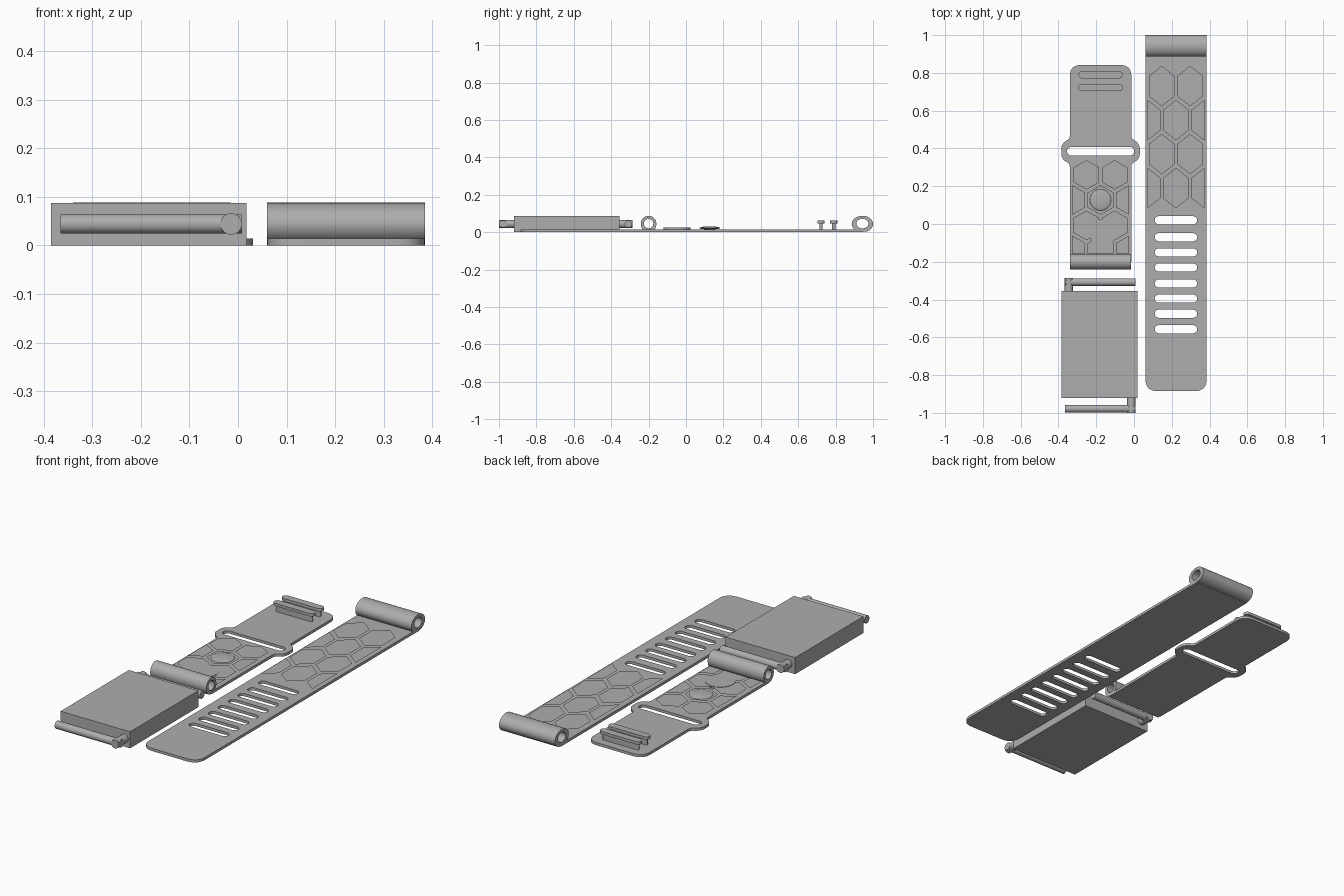
import bpy, bmesh, math
from mathutils import Vector

cube = bpy.data.objects.get("Cube")
if cube:
    bpy.data.objects.remove(cube, do_unlink=True)

GREY = (0.42, 0.42, 0.42, 1)
mat = bpy.data.materials.new("grey plastic")
mat.use_nodes = True
mat.diffuse_color = GREY
mat.node_tree.nodes["Principled BSDF"].inputs["Base Color"].default_value = GREY

T = 0.014       # strap thickness
TILE = 0.009    # tile height above the strap


def add(name, mesh, smooth=True):
    obj = bpy.data.objects.new(name, mesh)
    bpy.context.collection.objects.link(obj)
    mesh.materials.clear()
    mesh.materials.append(mat)
    bpy.ops.object.select_all(action='DESELECT')
    obj.select_set(True)
    bpy.context.view_layer.objects.active = obj
    if smooth:
        bpy.ops.object.shade_smooth_by_angle(angle=math.radians(35))
    return obj


def rounded(points, radii, steps=8):
    """Polygon with each corner replaced by a smooth curve."""
    out = []
    n = len(points)
    for i, (p, r) in enumerate(zip(points, radii)):
        p = Vector(p)
        if r == 0:
            out.append(p)
            continue
        a = p + (Vector(points[i - 1]) - p).normalized() * r
        b = p + (Vector(points[(i + 1) % n]) - p).normalized() * r
        for k in range(steps + 1):
            t = k / steps
            out.append(a * (1 - t) ** 2 + p * 1.0 * 2 * t * (1 - t) + b * t * t)
    return out


def stadium(cx, cy, length, width, steps=10):
    r, half = width / 2, length / 2 - width / 2
    out = []
    for side, start in ((1, -90), (-1, 90)):
        for k in range(steps + 1):
            a = math.radians(start + 180 * k / steps)
            out.append(Vector((cx + side * half + r * math.cos(a), cy + r * math.sin(a))))
    return out


def oval(cx, cy, rx, ry, n=40, floor=-1):
    return [Vector((cx + rx * math.cos(2 * math.pi * k / n),
                    max(floor, cy + ry * math.sin(2 * math.pi * k / n)))) for k in range(n)]


def plate(name, outlines, depth, location=(0, 0, 0), rotation=(0, 0, 0)):
    """Filled outline with holes, extruded upwards by depth."""
    curve = bpy.data.curves.new(name, 'CURVE')
    curve.dimensions, curve.fill_mode, curve.extrude = '2D', 'BOTH', depth / 2
    for outline in outlines:
        spline = curve.splines.new('POLY')
        spline.points.add(len(outline) - 1)
        for point, co in zip(spline.points, outline):
            point.co = (co[0], co[1], 0, 1)
        spline.use_cyclic_u = True
    temp = bpy.data.objects.new(name + "_outline", curve)
    bpy.context.collection.objects.link(temp)
    bpy.context.view_layer.update()
    mesh = bpy.data.meshes.new_from_object(
        temp.evaluated_get(bpy.context.evaluated_depsgraph_get()))
    bpy.data.objects.remove(temp, do_unlink=True)
    bm = bmesh.new()
    bm.from_mesh(mesh)
    bmesh.ops.translate(bm, verts=bm.verts, vec=(0, 0, depth / 2))
    bmesh.ops.remove_doubles(bm, verts=bm.verts, dist=1e-5)
    bmesh.ops.recalc_face_normals(bm, faces=bm.faces)
    bm.to_mesh(mesh)
    bm.free()
    obj = add(name, mesh)
    obj.location, obj.rotation_euler = location, rotation
    return obj


def tube(name, x0, x1, outer, hole):
    return plate(name, [outer, hole], x1 - x0, (x0, 0, 0), (math.pi / 2, 0, math.pi / 2))


def tiles(name, centres, rx, ry, xmin, xmax, ymin):
    """Raised bevelled hexagons, trimmed to the strap's borders."""
    mesh = bpy.data.meshes.new(name)
    total = bmesh.new()
    for cx, cy in centres:
        bm = bmesh.new()
        bm.faces.new([bm.verts.new((cx + x * rx, cy + y * ry, T)) for x, y in
                      ((0, 1), (-1, .5), (-1, -.5), (0, -1), (1, -.5), (1, .5))])
        for co, no in (((xmin, 0, 0), (-1, 0, 0)), ((xmax, 0, 0), (1, 0, 0)),
                       ((0, ymin, 0), (0, -1, 0))):
            bmesh.ops.bisect_plane(bm, geom=bm.verts[:] + bm.edges[:] + bm.faces[:],
                                   plane_co=co, plane_no=no, clear_outer=True)
        bm.normal_update()
        bmesh.ops.inset_region(bm, faces=bm.faces[:], thickness=0.011, depth=0)
        top = max(bm.faces, key=lambda f: -sum(len(e.link_faces) == 1 for e in f.edges))
        for v in top.verts:
            v.co.z = T + TILE
        bm.to_mesh(mesh)
        total.from_mesh(mesh)
        bm.free()
    total.to_mesh(mesh)
    total.free()
    return add(name, mesh, smooth=False)


def rod(name, start, end, r=0.021):
    a, b = Vector(start), Vector(end)
    mesh = bpy.data.meshes.new(name)
    bm = bmesh.new()
    bmesh.ops.create_cone(bm, cap_ends=True, segments=32, radius1=r, radius2=r,
                          depth=(b - a).length)
    bm.to_mesh(mesh)
    bm.free()
    obj = add(name, mesh)
    obj.location = (a + b) / 2
    obj.rotation_euler = (b - a).to_track_quat('Z', 'Y').to_euler()


# Long strap with adjustment slots
slots = [stadium(0.222, y, 0.225, 0.043)
         for y in (0.02, -0.07, -0.15, -0.23, -0.315, -0.395, -0.475, -0.557)]
plate("long_strap", [rounded([(0.06, -0.885), (0.385, -0.885), (0.385, 0.95), (0.06, 0.95)],
                             [0.065, 0.065, 0, 0])] + slots, T)
tube("long_strap_hinge", 0.06, 0.385, oval(0.943, 0.044, 0.057, 0.044, floor=0.003),
     oval(0.943, 0.046, 0.032, 0.026))
long_tiles = [(x, y) for y in (0.73, 0.37) for x in (0.147, 0.297)]
long_tiles += [(x, y) for y in (0.55, 0.19) for x in (0.072, 0.222, 0.372)]
tiles("long_strap_tiles", long_tiles, 0.068, 0.107, 0.072, 0.372, -1)

# Short strap with a widened buckle loop, built as a mirrored half outline
half = [(0.163, -0.2), (0.163, 0.318), (0.208, 0.345), (0.208, 0.425),
        (0.163, 0.452), (0.163, 0.842)]
half_r = [0, 0.015, 0.03, 0.03, 0.015, 0.06]
CX = -0.177
outline = [(CX + x, y) for x, y in half] + [(CX - x, y) for x, y in reversed(half)]
plate("short_strap", [rounded(outline, half_r + half_r[::-1]),
                      stadium(CX, 0.385, 0.355, 0.046)], T)
tube("short_strap_hinge", -0.34, -0.015, oval(-0.2, 0.044, 0.042, 0.044, floor=0.002),
     oval(-0.2, 0.046, 0.025, 0.025))
short_tiles = [(CX + x, y) for y in (0.26, -0.007) for x in (-0.075, 0.075)]
short_tiles += [(CX + x, y) for y in (0.127, -0.14) for x in (-0.15, 0, 0.15)]
tiles("short_strap_tiles", short_tiles, 0.068, 0.078, CX - 0.15, CX + 0.15, -0.157)
plate("round_tile", [oval(-0.165, -0.048, 0.073, 0.073)], 0.011, (0, 0, T))

# Low dome on the middle tile
dome = bpy.data.meshes.new("tile_dome")
bm = bmesh.new()
bmesh.ops.create_uvsphere(bm, u_segments=32, v_segments=16, radius=0.056)
bmesh.ops.scale(bm, vec=(1, 1, 0.15), verts=bm.verts)
bm.to_mesh(dome)
bm.free()
add("tile_dome", dome).location = (CX, 0.127, T + TILE)

# Locking pegs with overhanging heads
for i, y in enumerate((0.722, 0.79)):
    plate(f"peg_stem_{i + 1}", [stadium(CX, y, 0.21, 0.017)], 0.036, (0, 0, T))
    plate(f"peg_head_{i + 1}", [stadium(CX, y, 0.236, 0.038)], 0.015, (0, 0, 0.047))

# Case block
case = bpy.data.meshes.new("case")
bm = bmesh.new()
bmesh.ops.create_cube(bm, size=1)
bmesh.ops.scale(bm, vec=(0.403, 0.565, 0.087), verts=bm.verts)
bm.to_mesh(case)
bm.free()
add("case", case, smooth=False).location = (-0.1835, -0.6375, 0.0435)

# Hinge pins, each carried by one arm at opposite corners
Z = 0.044
rod("back_pin", (-0.365, -0.308, Z), (0.008, -0.308, Z), 0.02)
rod("back_pin_arm", (-0.345, -0.36, Z), (-0.345, -0.287, Z), 0.022)
rod("front_pin", (-0.365, -0.978, Z), (0.008, -0.978, Z), 0.02)
rod("front_pin_arm", (-0.014, -0.915, Z), (-0.014, -1.0, Z), 0.022)
